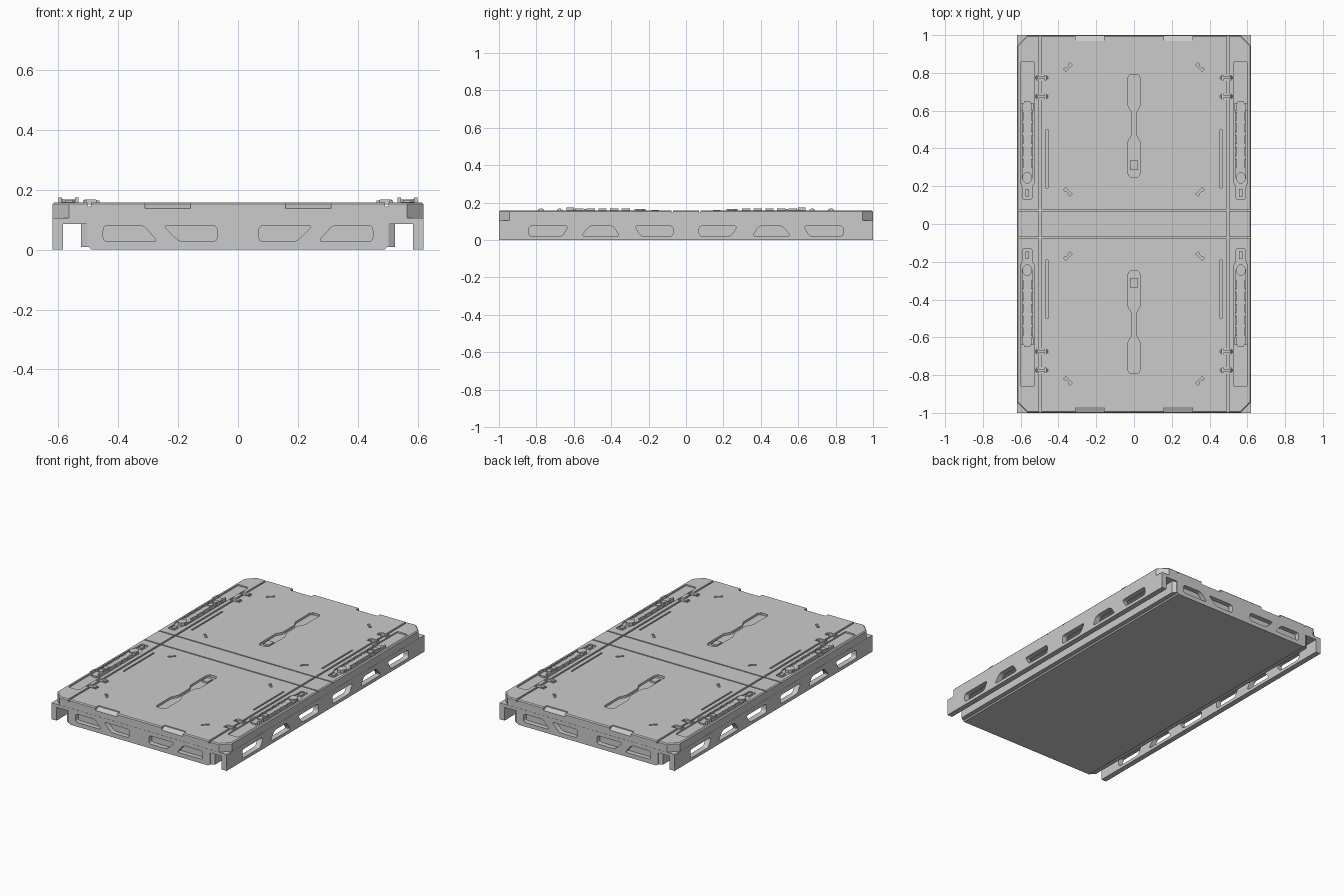
import bpy, bmesh, math

if "Cube" in bpy.data.objects:
    bpy.data.objects.remove(bpy.data.objects["Cube"])

TOP = 0.158
QUADS = [(sx, sy) for sx in (1, -1) for sy in (1, -1)]


def rounded(pts, r, n=4):
    """Round every corner of a polygon with a short curve."""
    out = []
    for i, p in enumerate(pts):
        ends = []
        for q in (pts[i - 1], pts[(i + 1) % len(pts)]):
            d = math.dist(p, q)
            k = min(r, d * 0.45) / d
            ends.append((p[0] + (q[0] - p[0]) * k, p[1] + (q[1] - p[1]) * k))
        (ax, ay), (bx, by) = ends
        for j in range(n + 1):
            t = j / n
            u, v, w = (1 - t) ** 2, 2 * t * (1 - t), t * t
            out.append((u * ax + v * p[0] + w * bx, u * ay + v * p[1] + w * by))
    return out


def prism(bm, pts, axis, lo, hi, sx=1, sy=1):
    """Extrude a 2D outline along an axis, optionally mirrored in x and y."""
    def at(p, h):
        x, y, z = {'x': (h, p[0], p[1]), 'y': (p[0], h, p[1]), 'z': (p[0], p[1], h)}[axis]
        return bm.verts.new((x * sx, y * sy, z))
    a = [at(p, lo) for p in pts]
    b = [at(p, hi) for p in pts]
    n = len(pts)
    faces = [bm.faces.new(a), bm.faces.new(b)]
    faces += [bm.faces.new((a[i], a[(i + 1) % n], b[(i + 1) % n], b[i])) for i in range(n)]
    bmesh.ops.recalc_face_normals(bm, faces=faces)


def rect(x0, x1, y0, y1):
    return [(x0, y0), (x1, y0), (x1, y1), (x0, y1)]


def finish(bm, name):
    me = bpy.data.meshes.new(name)
    bm.to_mesh(me)
    bm.free()
    ob = bpy.data.objects.new(name, me)
    bpy.context.collection.objects.link(ob)
    return ob


def smooth(ob):
    bpy.ops.object.select_all(action='DESELECT')
    ob.select_set(True)
    bpy.context.view_layer.objects.active = ob
    bpy.ops.object.shade_smooth_by_angle(angle=math.radians(28))


def cut(ob, bm):
    cutter = finish(bm, ob.name + "_cutter")
    cutter.hide_render = True
    m = ob.modifiers.new("cut", 'BOOLEAN')
    m.operation, m.solver, m.use_self, m.object = 'DIFFERENCE', 'EXACT', True, cutter
    bpy.context.view_layer.objects.active = ob
    bpy.ops.object.modifier_apply(modifier=m.name)
    bpy.data.objects.remove(cutter)


# Lower frame: one profile with an open channel along each long side
half = [(0.62, 0.105), (0.62, 0), (0.585, 0), (0.585, 0.085), (0.525, 0.085),
        (0.525, 0.008), (0.497, 0.008), (0.490, 0)]
bm = bmesh.new()
prism(bm, half + [(-x, z) for x, z in reversed(half)], 'y', -1, 1)
frame = finish(bm, "lower_frame")

# Slots: through the side rails, pockets in the end faces
side_slots = [[(0.63, 0.075), (0.84, 0.075), (0.84, 0.02), (0.66, 0.02)],
              [(0.39, 0.075), (0.515, 0.075), (0.56, 0.02), (0.355, 0.02)],
              [(0.07, 0.075), (0.275, 0.075), (0.24, 0.02), (0.07, 0.02)]]
end_slots = [[(0.31, 0.08), (0.45, 0.08), (0.45, 0.027), (0.265, 0.027)],
             [(0.07, 0.08), (0.25, 0.08), (0.20, 0.027), (0.07, 0.027)]]
end_slots[1] = [(0.07, 0.08), (0.25, 0.08), (0.195, 0.027), (0.07, 0.027)]
# the two outermost pockets lean the same way as the outer view shows
end_slots = [[(0.315, 0.08), (0.45, 0.08), (0.45, 0.027), (0.268, 0.027)], end_slots[1]]
bm = bmesh.new()
for sx, sy in QUADS:
    for s in side_slots:
        prism(bm, rounded(s, 0.018), 'x', 0.57, 0.64, sx, sy)
    for s in end_slots:
        prism(bm, rounded(s, 0.016), 'y', 0.97, 1.02, sx, sy)
    # chamfer beside the end channel
    prism(bm, [(0.503, 1.01), (0.535, 1.01), (0.535, 0.975), (0.503, 0.997)], 'z', -0.01, 0.085, sx, sy)
cut(frame, bm)
smooth(frame)

# Deck plate with clipped corners and a bevelled top edge
X, Y, C = 0.619, 0.999, 0.055
bm = bmesh.new()
prism(bm, [(X - C, -Y), (X, C - Y), (X, Y - C), (X - C, Y),
           (C - X, Y), (-X, Y - C), (-X, C - Y), (C - X, -Y)], 'z', 0.105, TOP)
rim = [e for e in bm.edges if all(v.co.z > TOP - 0.001 for v in e.verts)]
bmesh.ops.bevel(bm, geom=rim, offset=0.006, segments=1, affect='EDGES')
deck = finish(bm, "deck_plate")

# Deck cuts: panel seams, edge notches, handle wells, latch wells, small marks
well = [(0.022, 0.25), (0.034, 0.27), (0.034, 0.43), (0.012, 0.47), (0.012, 0.59),
        (0.034, 0.63), (0.034, 0.775), (0.022, 0.79)]
latch_well = [(0.54, 0.13), (0.59, 0.13), (0.59, 0.20), (0.602, 0.22), (0.602, 0.86),
              (0.526, 0.86), (0.526, 0.22), (0.54, 0.20)]
bm = bmesh.new()
for s in (1, -1):
    prism(bm, rect(0.491, 0.503, -1.1, 1.1), 'z', TOP - 0.014, 0.2, s, 1)
    prism(bm, rect(-0.7, 0.7, 0.07, 0.078), 'z', TOP - 0.01, 0.2, 1, s)
    prism(bm, well + [(-x, y) for x, y in reversed(well)], 'z', TOP - 0.014, 0.2, 1, s)
for sx, sy in QUADS:
    prism(bm, [(0.965, 0.2), (0.968, 0.152), (1.01, 0.133), (1.01, 0.2)], 'x', 0.158, 0.31, sx, sy)
    prism(bm, rounded(latch_well, 0.014), 'z', TOP - 0.009, 0.2, sx, sy)
    prism(bm, rect(0.456, 0.466, 0.19, 0.5), 'z', TOP - 0.01, 0.2, sx, sy)
    # bracket-shaped corner marks
    for cy, f in ((0.83, 1), (0.17, -1)):
        mark = [(-0.024, -0.008), (0.024, -0.008), (0.024, 0.008), (0.012, 0.008),
                (0.012, 0.002), (-0.012, 0.002), (-0.012, 0.008), (-0.024, 0.008)]
        k = math.sqrt(0.5)
        prism(bm, [(0.35 + (u + v) * k, cy + f * (v - u) * k) for u, v in mark],
              'z', TOP - 0.01, 0.2, sx, sy)
    # shallow pockets under the clips
    for cy in (0.675, 0.775):
        prism(bm, rect(0.452, 0.5215, cy - 0.017, cy + 0.017), 'z', TOP - 0.007, 0.2, sx, sy)
cut(deck, bm)
smooth(deck)

# Handle tabs inside the wells
bm = bmesh.new()
for s in (1, -1):
    prism(bm, rect(-0.02, 0.02, 0.285, 0.335), 'z', TOP - 0.016, TOP - 0.003, 1, s)
finish(bm, "handle_tabs")

# Sliding latches along the sides
bm = bmesh.new()
for sx, sy in QUADS:
    base = [(0.538, 0.24), (0.592, 0.24), (0.592, 0.62), (0.58, 0.65), (0.55, 0.65), (0.538, 0.62)]
    prism(bm, base, 'z', TOP - 0.012, TOP + 0.001, sx, sy)
    for i in range(5):
        y = 0.30 + i * 0.062
        for x in (0.536, 0.584):
            prism(bm, rect(x, x + 0.009, y, y + 0.045), 'z', TOP - 0.005, TOP + 0.011, sx, sy)
    for y in (0.515, 0.565):
        prism(bm, rect(0.551, 0.578, y, y + 0.03), 'z', TOP - 0.005, TOP + 0.008, sx, sy)
    for x in (0.532, 0.588):
        prism(bm, rect(x, x + 0.012, 0.60, 0.64), 'z', TOP - 0.01, 0.174, sx, sy)
    knob = [(0.565 + 0.026 * math.cos(a * math.pi / 4 + 0.39),
             0.245 + 0.032 * math.sin(a * math.pi / 4 + 0.39)) for a in range(8)]
    prism(bm, knob, 'z', TOP - 0.012, TOP + 0.009, sx, sy)
    prism(bm, rect(0.556, 0.574, 0.145, 0.185), 'z', TOP - 0.012, TOP + 0.002, sx, sy)
finish(bm, "side_latches")

# Hinge clips bridging the long seams
arch = [(0.455, 0.150), (0.468, 0.164), (0.478, 0.168), (0.512, 0.168), (0.523, 0.150)]
bm = bmesh.new()
for sx, sy in QUADS:
    for cy in (0.675, 0.775):
        prism(bm, arch, 'y', cy - 0.007, cy + 0.007, sx, sy)
        for x in (0.462, 0.506):
            prism(bm, rect(x, x + 0.011, cy - 0.015, cy + 0.015), 'z', TOP - 0.009, TOP + 0.006, sx, sy)
finish(bm, "hinge_clips")
